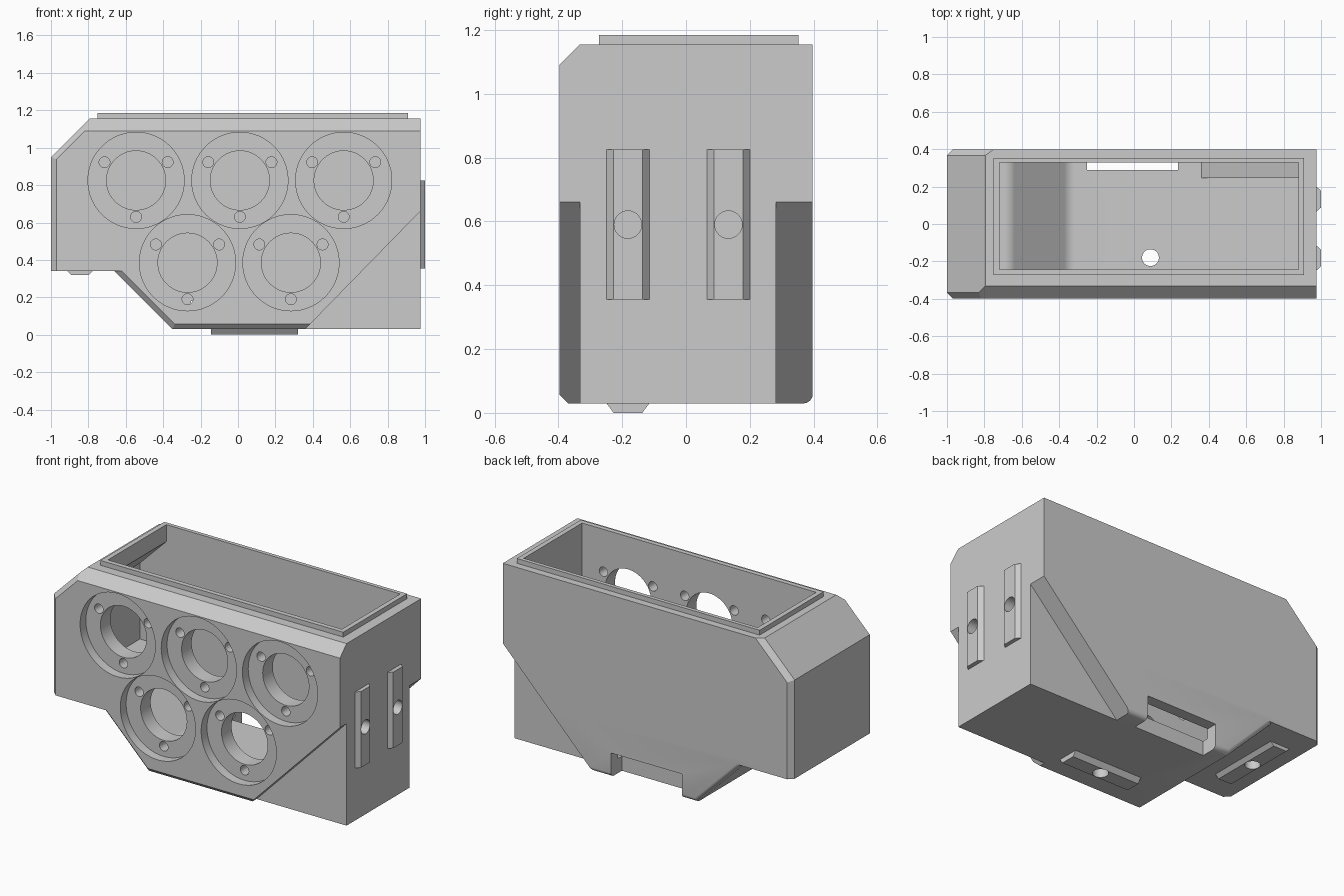
import bpy, bmesh, math
from mathutils import Vector

if "Cube" in bpy.data.objects:
    bpy.data.objects.remove(bpy.data.objects["Cube"], do_unlink=True)

grey = bpy.data.materials.new("plain_grey")
grey.use_nodes = True
grey.diffuse_color = (0.6, 0.6, 0.6, 1)
grey.node_tree.nodes["Principled BSDF"].inputs["Base Color"].default_value = (0.6, 0.6, 0.6, 1)

AXES = {"x": lambda a, b, t: (t, a, b),
        "y": lambda a, b, t: (a, t, b),
        "z": lambda a, b, t: (a, b, t)}
Y = 0.397          # half depth of the housing
S = math.sqrt(0.5)


def finish(bm, name):
    bmesh.ops.recalc_face_normals(bm, faces=bm.faces[:])
    mesh = bpy.data.meshes.new(name)
    bm.to_mesh(mesh)
    bm.free()
    mesh.materials.append(grey)
    obj = bpy.data.objects.new(name, mesh)
    bpy.context.scene.collection.objects.link(obj)
    return obj


def prism_mesh(points, axis, lo, hi):
    """Extrude a flat profile along one axis."""
    bm = bmesh.new()
    rings = [[bm.verts.new(AXES[axis](a, b, t)) for a, b in points] for t in (lo, hi)]
    bm.faces.new(rings[0])
    bm.faces.new(rings[1])
    n = len(points)
    for i in range(n):
        j = (i + 1) % n
        bm.faces.new((rings[0][i], rings[0][j], rings[1][j], rings[1][i]))
    bmesh.ops.recalc_face_normals(bm, faces=bm.faces[:])
    return bm


def prism(name, points, axis, lo, hi):
    return finish(prism_mesh(points, axis, lo, hi), name)


def box(name, x0, x1, y0, y1, z0, z1):
    return prism(name, [(x0, y0), (x1, y0), (x1, y1), (x0, y1)], "z", z0, z1)


def disc(name, a, b, r, axis, lo, hi, sides=64):
    turn = 2 * math.pi / sides
    pts = [(a + r * math.cos(i * turn), b + r * math.sin(i * turn)) for i in range(sides)]
    return prism(name, pts, axis, lo, hi)


def combine(target, tool, operation):
    mod = target.modifiers.new("join", "BOOLEAN")
    mod.operation, mod.object, mod.solver = operation, tool, "EXACT"
    bpy.context.view_layer.objects.active = target
    bpy.ops.object.modifier_apply(modifier=mod.name)
    bpy.data.objects.remove(tool, do_unlink=True)


def trim(bm, point, normal):
    cut = bmesh.ops.bisect_plane(bm, geom=bm.verts[:] + bm.edges[:] + bm.faces[:],
                                 plane_co=point, plane_no=normal, clear_outer=True)
    edges = [e for e in cut["geom_cut"] if isinstance(e, bmesh.types.BMEdge)]
    bmesh.ops.contextual_create(bm, geom=edges)


def chamfer(bm, point, facing, side, size):
    """Flat bevel where a profile face meets the front (-1) or back (+1)."""
    f, s = Vector(facing), Vector((0, side, 0))
    trim(bm, Vector(point) + s * Y - f * size, f + s)


def rounded(bm, point, facing, side, size):
    f, s = Vector(facing), Vector((0, side, 0))
    centre = Vector(point) + s * Y - (f + s) * size
    for k in (1, 3, 5, 7):
        a = k * math.pi / 16
        n = f * math.cos(a) + s * math.sin(a)
        trim(bm, centre + n * size, n)


# Upper housing with chamfered edges
upper = prism_mesh([(-1, 0.34), (0.975, 0.34), (0.975, 1.155), (-0.795, 1.155), (-1, 0.95)],
                   "y", -Y, Y)
chamfer(upper, (0, 0, 1.155), (0, 0, 1), -1, 0.065)
for side in (-1, 1):
    chamfer(upper, (-1, 0, 0.95), (-S, 0, S), side, 0.03)
    chamfer(upper, (-1, 0, 0.95), (-1, 0, 0), side, 0.03)
housing = finish(upper, "lamp_housing")

# Lower housing with sloped underside
lower = prism_mesh([(-0.66, 0.5), (-0.66, 0.34), (-0.35, 0.03), (0.975, 0.03), (0.975, 0.5)],
                   "y", -Y, Y)
for facing in ((-S, 0, -S), (0, 0, -1)):
    chamfer(lower, (-0.35, 0, 0.03), facing, -1, 0.027)
    rounded(lower, (-0.35, 0, 0.03), facing, 1, 0.03)
combine(housing, finish(lower, "lower_housing"), "UNION")

# Top lip
combine(housing, box("top_lip", -0.75, 0.91, -0.272, 0.352, 1.1, 1.185), "UNION")


# Mounting rails: side pair, bottom, raised underside
def rail_profile(centre, base, tip, flip):
    inner = base - (tip - base)
    pts = [(inner, -0.067), (base, -0.067), (tip, -0.045),
           (tip, 0.045), (base, 0.067), (inner, 0.067)]
    return [(centre + b, a) if flip else (a, centre + b) for a, b in pts]


for y in (-0.182, 0.133):
    combine(housing, prism("side_rail", rail_profile(y, 0.975, 1.0, False), "z", 0.355, 0.825), "UNION")
combine(housing, prism("bottom_rail", rail_profile(-0.182, 0.03, 0, True), "x", -0.145, 0.32), "UNION")
combine(housing, prism("raised_rail", rail_profile(-0.845, 0.34, 0.318, True), "y", -0.235, 0.235), "UNION")

# Diagonal recesses at the lower corner, front and back
recess = [(0.262, -0.07), (1.075, 0.763), (1.075, -0.07)]
combine(housing, prism("front_recess", recess, "y", -0.5, -0.332), "DIFFERENCE")
combine(housing, prism("back_recess", recess, "y", 0.282, 0.5), "DIFFERENCE")

# Hollow interior with softened floor and a shelf behind the back recess
hollow = prism_mesh([(-0.9, 0.43), (-0.66, 0.43), (-0.35, 0.12), (0.88, 0.12), (0.88, 1.3),
                     (-0.72, 1.3), (-0.72, 1.08), (-0.9, 0.9)], "y", -0.242, 0.328)
soft = [e for e in hollow.edges
        if abs(e.verts[0].co.y - e.verts[1].co.y) > 0.1 and e.verts[0].co.z < 0.5
        and -0.7 < e.verts[0].co.x < 0]
bmesh.ops.bevel(hollow, geom=soft, offset=0.03, segments=4, profile=0.5, affect="EDGES")
interior = finish(hollow, "interior_cut")
shelf = [(0.26, 0.02), (1.0, 0.76), (1.0, 0.02)]
combine(interior, prism("shelf", shelf, "y", 0.245, 0.5), "DIFFERENCE")
combine(housing, interior, "DIFFERENCE")

# Five round sockets, each with three screw holes
sockets = [(-0.545, 0.825), (0.01, 0.825), (0.565, 0.825), (-0.27, 0.385), (0.283, 0.385)]
for x, z in sockets:
    combine(housing, disc("socket_recess", x, z, 0.257, "y", -0.5, -0.34, 96), "DIFFERENCE")
    combine(housing, disc("socket_hole", x, z, 0.158, "y", -0.5, -0.2), "DIFFERENCE")
    for degrees in (30, 150, 270):
        a = math.radians(degrees)
        combine(housing, disc("screw_hole", x + 0.195 * math.cos(a), z + 0.195 * math.sin(a),
                              0.029, "y", -0.5, -0.2, 24), "DIFFERENCE")

# Rail bolt holes
for y in (-0.182, 0.133):
    combine(housing, disc("side_bolt_hole", y, 0.59, 0.043, "x", 0.8, 1.1, 32), "DIFFERENCE")
combine(housing, disc("bottom_bolt_hole", 0.088, -0.18, 0.045, "z", -0.1, 0.2, 32), "DIFFERENCE")
combine(housing, disc("raised_bolt_hole", -0.845, 0, 0.043, "z", 0.25, 0.5, 32), "DIFFERENCE")

# Cable notch through the lower back edge
combine(housing, box("cable_notch", -0.25, 0.235, 0.29, 0.5, -0.05, 0.18), "DIFFERENCE")

bpy.ops.object.select_all(action="DESELECT")
housing.select_set(True)
bpy.context.view_layer.objects.active = housing
bpy.ops.object.shade_smooth_by_angle(angle=math.radians(28))
